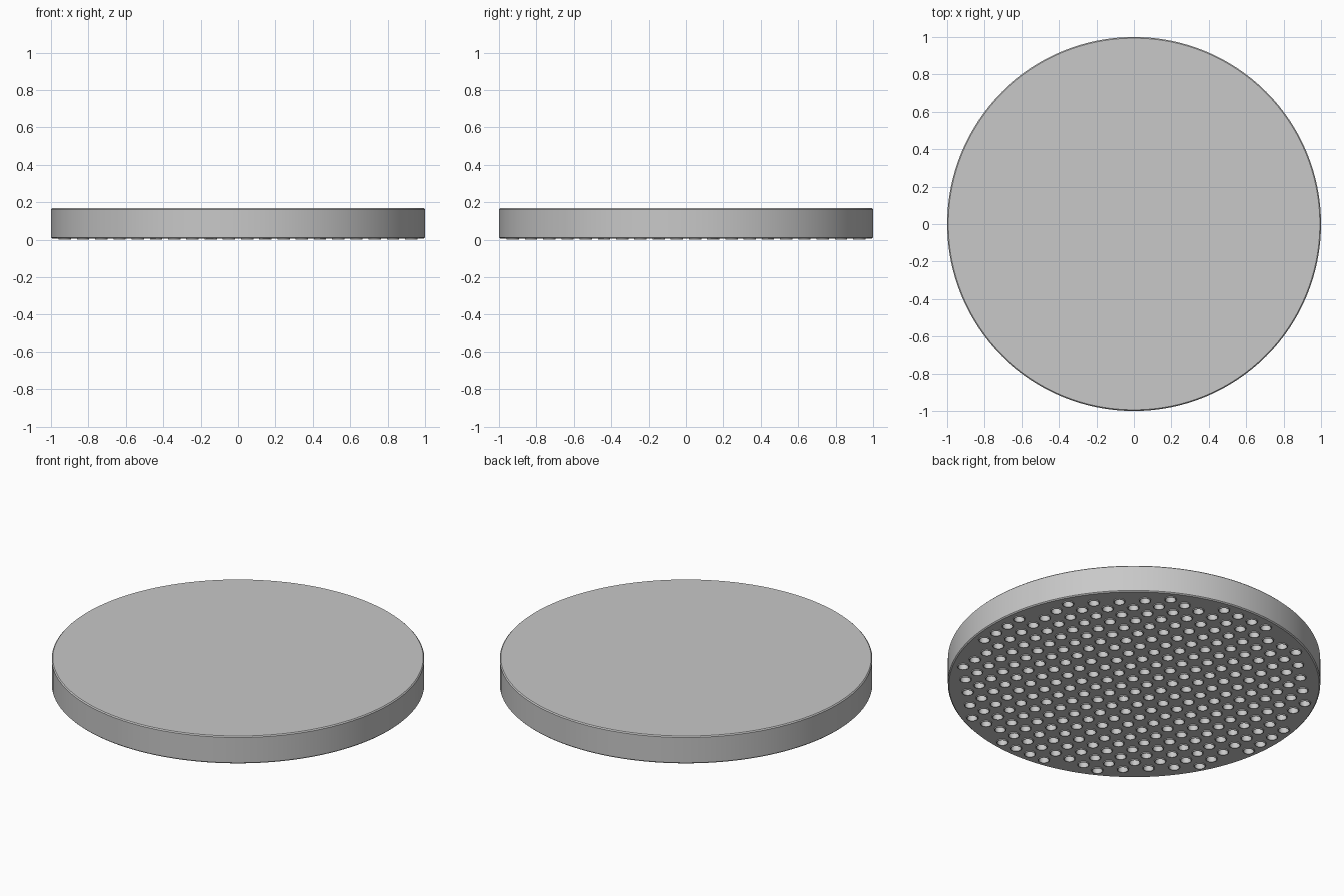
import bpy
import bmesh
from math import cos, sin, tau

default = bpy.data.objects.get("Cube")
if default:
    bpy.data.objects.remove(default, do_unlink=True)

HEIGHT, RIM = 0.168, 0.006      # overall height, drop of the nozzle rims
PITCH, REACH = 0.0975, 9.65     # hole spacing, pattern radius in spacings
OUTER, BORE, DEPTH = 0.033, 0.028, 0.06

grey = bpy.data.materials.new("light_grey")
grey.use_nodes = True
grey.diffuse_color = (0.58, 0.58, 0.58, 1)
grey.node_tree.nodes["Principled BSDF"].inputs["Base Color"].default_value = grey.diffuse_color


def lathe(bm, profile, sides, cx=0, cy=0, closed=False):
    """Spin (radius, z) points into rings; cap the ends unless closed."""
    rings = [[bm.verts.new((cx + r * cos(tau * k / sides), cy + r * sin(tau * k / sides), z))
              for k in range(sides)] for r, z in profile]
    pairs = list(zip(rings, rings[1:]))
    if closed:
        pairs.append((rings[-1], rings[0]))
    else:
        bm.faces.new(rings[0][::-1])
        bm.faces.new(rings[-1])
    for low, high in pairs:
        for k in range(sides):
            n = (k + 1) % sides
            bm.faces.new((low[k], low[n], high[n], high[k]))


def make_object(name, bm):
    bmesh.ops.recalc_face_normals(bm, faces=bm.faces)
    mesh = bpy.data.meshes.new(name)
    bm.to_mesh(mesh)
    bm.free()
    mesh.materials.append(grey)
    obj = bpy.data.objects.new(name, mesh)
    bpy.context.collection.objects.link(obj)
    return obj


def smooth(obj):
    bpy.ops.object.select_all(action="DESELECT")
    obj.select_set(True)
    bpy.context.view_layer.objects.active = obj
    bpy.ops.object.shade_smooth_by_angle()


# Square pattern of hole centres kept inside a circle
steps = [i + 0.5 for i in range(-10, 10)]
centres = [(i * PITCH, j * PITCH) for i in steps for j in steps
           if i * i + j * j < REACH ** 2]

# Disc body with fine chamfers on both edges
c = 0.006
bm = bmesh.new()
lathe(bm, [(1 - c, RIM), (1, RIM + c), (1, HEIGHT - c), (1 - c, HEIGHT)], 128)
disc = make_object("disc_body", bm)

# Blind holes cut into the underside
bm = bmesh.new()
for x, y in centres:
    lathe(bm, [(BORE, -0.02), (BORE, DEPTH)], 20, x, y)
cutter = make_object("hole_cutter", bm)
cutter.hide_render = True
cut = disc.modifiers.new("holes", "BOOLEAN")
cut.operation = "DIFFERENCE"
cut.solver = "EXACT"
cut.object = cutter
deps = bpy.context.evaluated_depsgraph_get()
drilled = bpy.data.meshes.new_from_object(disc.evaluated_get(deps))
disc.modifiers.clear()
disc.data = drilled
bpy.data.objects.remove(cutter, do_unlink=True)
smooth(disc)

# Thin raised rims around the holes
bm = bmesh.new()
for x, y in centres:
    lathe(bm, [(BORE, 0), (OUTER, 0), (OUTER, RIM + 0.002), (BORE, RIM + 0.002)],
          20, x, y, closed=True)
smooth(make_object("nozzle_rims", bm))
